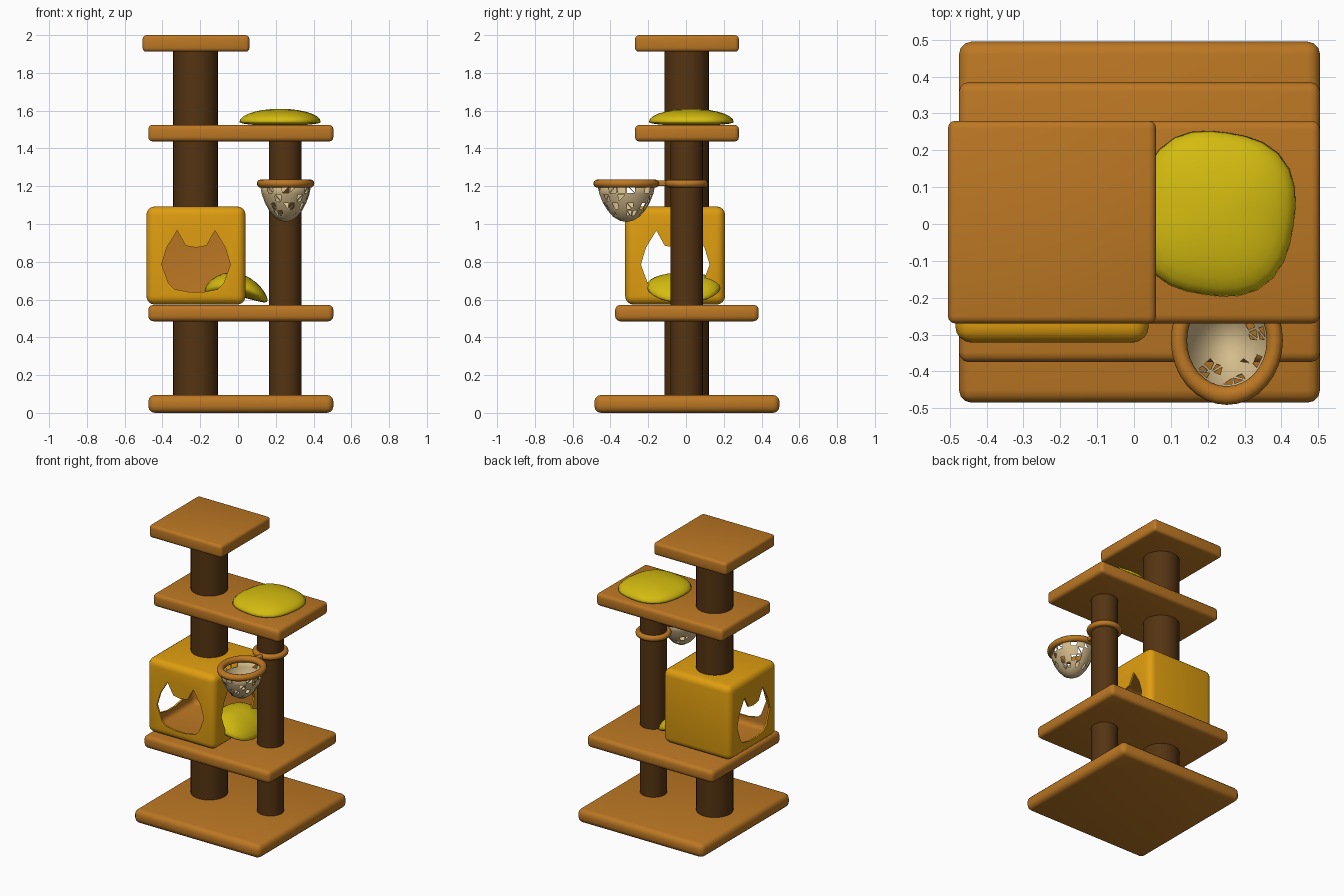
import bpy, bmesh, math, random
from mathutils import Matrix, Vector

if "Cube" in bpy.data.objects:
    bpy.data.objects.remove(bpy.data.objects["Cube"])

random.seed(4)


def mat(name, col):
    m = bpy.data.materials.new(name)
    m.diffuse_color = (*col, 1)
    m.use_nodes = True
    m.node_tree.nodes["Principled BSDF"].inputs["Base Color"].default_value = m.diffuse_color
    return m


WOOD = mat("tan_brown", (0.50, 0.185, 0.017))
POST = mat("dark_brown", (0.09, 0.034, 0.006))
HOUSE = mat("amber", (0.74, 0.34, 0.005))
CUSHION = mat("yellow", (0.66, 0.50, 0.005))
NET = mat("beige", (0.66, 0.50, 0.26))


def finish(name, bm, mats, smooth=35):
    me = bpy.data.meshes.new(name)
    bmesh.ops.recalc_face_normals(bm, faces=bm.faces)
    bm.to_mesh(me)
    bm.free()
    ob = bpy.data.objects.new(name, me)
    bpy.context.collection.objects.link(ob)
    for m in mats:
        me.materials.append(m)
    shade(ob, smooth)
    return ob


def activate(ob):
    bpy.ops.object.select_all(action='DESELECT')
    ob.select_set(True)
    bpy.context.view_layer.objects.active = ob


def shade(ob, angle):
    if angle:
        activate(ob)
        bpy.ops.object.shade_smooth_by_angle(angle=math.radians(angle))


def box(name, lo, hi, bevel, mats, segs=3):
    lo, hi = Vector(lo), Vector(hi)
    bm = bmesh.new()
    bmesh.ops.create_cube(bm, size=1, matrix=Matrix.Translation((lo + hi) / 2)
                          @ Matrix.Diagonal((*(hi - lo), 1)))
    bmesh.ops.bevel(bm, geom=bm.edges[:], offset=bevel, segments=segs,
                    profile=0.5, affect='EDGES')
    return finish(name, bm, mats)


def post(name, x, y, r, z0, z1):
    bm = bmesh.new()
    bmesh.ops.create_cone(bm, cap_ends=True, segments=32, radius1=r, radius2=r, depth=z1 - z0,
                          matrix=Matrix.Translation((x, y, (z0 + z1) / 2)))
    return finish(name, bm, [POST])


def ring(name, x, y, z, major, minor, sy=1.0):
    bm = bmesh.new()
    n, k = 32, 12
    vs = []
    for i in range(n):
        a = 2 * math.pi * i / n
        for j in range(k):
            b = 2 * math.pi * j / k
            r = major + minor * math.cos(b)
            vs.append(bm.verts.new((x + r * math.cos(a), y + r * sy * math.sin(a),
                                    z + minor * math.sin(b))))
    for i in range(n):
        for j in range(k):
            i2, j2 = (i + 1) % n, (j + 1) % k
            bm.faces.new([vs[i * k + j], vs[i2 * k + j], vs[i2 * k + j2], vs[i * k + j2]])
    return finish(name, bm, [WOOD], 60)


def pillow(name, c, hx, hy, up, down, turn=0.0, tilt=0.0, bend=0.0):
    bm = bmesh.new()
    bmesh.ops.create_uvsphere(bm, u_segments=28, v_segments=14, radius=1)
    for v in bm.verts:
        x, y, z = v.co
        r = math.hypot(x, y)
        if r > 1e-6:  # squarish outline
            a = math.atan2(y, x)
            f = (abs(math.cos(a)) ** 2.6 + abs(math.sin(a)) ** 2.6) ** (-1 / 2.6)
            x, y = x * f, y * f
        p = Matrix.Rotation(turn, 3, 'Z') @ Vector((x * hx, y * hy, 0))
        p.z = z * (up if z > 0 else down) + tilt * p.x - bend * p.x ** 2
        v.co = p + Vector(c)
    return finish(name, bm, [CUSHION], 80)


# platforms
box("base", (-0.475, -0.485, 0), (0.505, 0.495, 0.095), 0.035, [WOOD])
box("lower_platform", (-0.475, -0.375, 0.485), (0.505, 0.385, 0.572), 0.027, [WOOD])
box("upper_platform", (-0.475, -0.27, 1.437), (0.505, 0.28, 1.525), 0.023, [WOOD])
box("top_platform", (-0.505, -0.27, 1.912), (0.06, 0.28, 2.0), 0.02, [WOOD])

# posts
post("large_post_lower", -0.225, 0.003, 0.118, 0.001, 0.53)
post("large_post_upper", -0.225, 0.003, 0.118, 1.082, 1.95)
post("small_post", 0.25, 0.003, 0.086, 0.001, 1.48)

# house: hollow shell, cat-head openings cut in the front and both sides
house = box("cat_house", (-0.485, -0.322, 0.573), (0.04, 0.207, 1.093), 0.045, [HOUSE, WOOD], 4)
sol = house.modifiers.new("shell", 'SOLIDIFY')
sol.thickness, sol.offset, sol.material_offset = 0.012, -1, 1

HALF = [(0, 0.875), (0.055, 0.885), (0.10, 0.965), (0.155, 0.875), (0.182, 0.785),
        (0.145, 0.685), (0.115, 0.655), (0.04, 0.64)]
HEAD = HALF + [(-u, z) for u, z in reversed(HALF[1:])]


def head_cutter(name, place, a, b):
    bm = bmesh.new()
    rows = [[bm.verts.new(place(u, z, d)) for u, z in HEAD] for d in (a, b)]
    for row in rows:
        bm.faces.new(row)
    n = len(HEAD)
    for i in range(n):
        j = (i + 1) % n
        bm.faces.new([rows[0][i], rows[0][j], rows[1][j], rows[1][i]])
    ob = finish(name, bm, [HOUSE], 0)
    ob.hide_render = True
    return ob


cutters = [head_cutter("front_cutter", lambda u, z, d: (u - 0.222, d, z), -0.5, -0.1),
           head_cutter("side_cutter", lambda u, z, d: (d, u - 0.057, z), -0.7, 0.3)]
for c in cutters:
    m = house.modifiers.new(c.name, 'BOOLEAN')
    m.operation, m.solver, m.object = 'DIFFERENCE', 'EXACT', c
activate(house)
for m in [m.name for m in house.modifiers]:
    bpy.ops.object.modifier_apply(modifier=m)
for c in cutters:
    bpy.data.objects.remove(c)
shade(house, 35)

# cushions
pillow("upper_cushion", (0.223, 0.028, 1.54), 0.212, 0.222, 0.07, 0.02, turn=-0.15)
pillow("house_cushion", (-0.01, -0.012, 0.672), 0.167, 0.197, 0.07, 0.055, tilt=-0.15, bend=1.8)

# hanging basket: rim, post collar, link and net bowl with holes
BX, BY, SY = 0.252, -0.316, 1.15
ring("basket_rim", BX, BY, 1.214, 0.13, 0.022, SY)
ring("post_collar", 0.25, 0.003, 1.214, 0.095, 0.02)
box("basket_link", (0.235, -0.155, 1.2), (0.267, -0.095, 1.23), 0.008, [WOOD])

PROFILE = [(0.03, 1.02), (0.06, 1.04), (0.087, 1.075), (0.108, 1.115), (0.124, 1.16), (0.133, 1.208)]
bm = bmesh.new()
N = 18
rows = [[bm.verts.new((BX + r * math.cos(2 * math.pi * i / N),
                       BY + r * SY * math.sin(2 * math.pi * i / N), z)) for i in range(N)]
        for r, z in PROFILE]
tip = bm.verts.new((BX, BY, 1.013))
cells = []
for i in range(N):
    j = (i + 1) % N
    bm.faces.new([tip, rows[0][j], rows[0][i]])
    for k in range(len(rows) - 1):
        f = bm.faces.new([rows[k][i], rows[k][j], rows[k + 1][j], rows[k + 1][i]])
        if 0 < k and random.random() < 0.38:
            cells.append(f)
tri = [f for f in cells if random.random() < 0.6]
quads = [f for f in cells if f not in tri]
new = bmesh.ops.triangulate(bm, faces=tri)["faces"]
holes = quads + [f for f in new if random.random() < 0.7]
bmesh.ops.inset_individual(bm, faces=holes, thickness=0.006)
bmesh.ops.delete(bm, geom=holes, context='FACES')
bowl = finish("basket_net", bm, [NET], 50)
s = bowl.modifiers.new("thickness", 'SOLIDIFY')
s.thickness = 0.005
s.offset = 0
